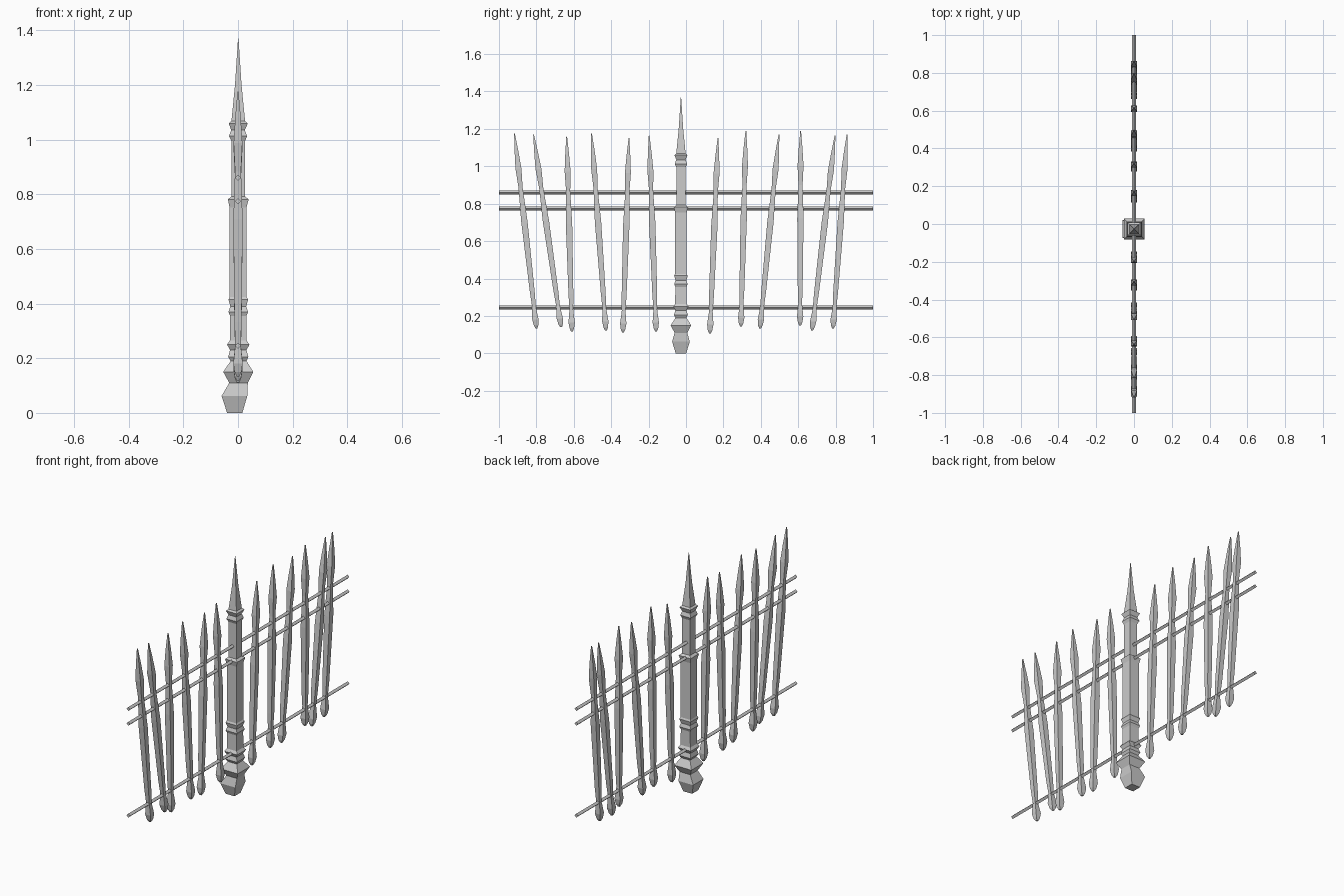
import bpy, bmesh


def loft(name, rings):
    """Square-section loft; rings are (x, y, z, half width x, half width y)."""
    bm = bmesh.new()
    prev = None
    for x, y, z, hx, hy in rings:
        ring = [bm.verts.new((x + sx * hx, y + sy * hy, z))
                for sx, sy in ((-1, -1), (1, -1), (1, 1), (-1, 1))]
        if prev is None:
            bm.faces.new(ring[::-1])
        else:
            for i in range(4):
                j = (i + 1) % 4
                bm.faces.new((prev[i], prev[j], ring[j], ring[i]))
        prev = ring
    bm.faces.new(prev)
    bmesh.ops.recalc_face_normals(bm, faces=bm.faces)
    me = bpy.data.meshes.new(name)
    bm.to_mesh(me)
    bm.free()
    ob = bpy.data.objects.new(name, me)
    bpy.context.collection.objects.link(ob)
    return ob


# Central post: (z, half width, x offset), slightly crooked at the foot
post = [(0, .028, -.012), (.062, .047, -.013), (.11, .034, .002), (.15, .055, .001),
        (.19, .029, .002), (.205, .037, .001), (.23, .030, .001), (.25, .041, .001),
        (.265, .031, .001), (.355, .030, .001), (.37, .036, .001), (.39, .029, .001),
        (.415, .036, .001), (.425, .031, 0), (.752, .031, 0), (.782, .038, .001),
        (.792, .025, .001), (.995, .025, .001), (1.013, .033, 0), (1.035, .025, 0),
        (1.06, .035, .001), (1.068, .025, .001), (1.2, .012, .001), (1.37, .001, .001)]
loft("post", [(dx, -.027, z, h, h) for z, h, dx in post])

# Diamond-section rails running the full length
for label, z in (("lower_rail", .245), ("middle_rail", .775), ("top_rail", .86)):
    bpy.ops.mesh.primitive_cylinder_add(vertices=4, radius=.011, depth=2,
                                        location=(0, 0, z), rotation=(1.570796, 0, 0))
    bpy.context.object.name = label

# Leaning spear pickets: (bottom y, bottom z, top y, top z)
pickets = [(-.80, .134, -.917, 1.176), (-.668, .14, -.815, 1.17), (-.61, .118, -.638, 1.16),
           (-.428, .123, -.505, 1.176), (-.337, .112, -.305, 1.15), (-.16, .118, -.197, 1.165),
           (.128, .107, .171, 1.15), (.294, .144, .32, 1.19), (.396, .134, .497, 1.17),
           (.61, .15, .613, 1.19), (.674, .123, .797, 1.165), (.786, .134, .861, 1.17)]
# Picket profile: (fraction of height, half width)
spear = [(0, .005), (.015, .012), (.045, .017), (.11, .010), (.19, .013), (.55, .017),
         (.72, .011), (.82, .016), (.91, .010), (1, .002)]
for n, (y0, z0, y1, z1) in enumerate(pickets):
    loft(f"picket_{n + 1}", [(0, y0 + (y1 - y0) * t, z0 + (z1 - z0) * t, h, h)
                             for t, h in spear])
